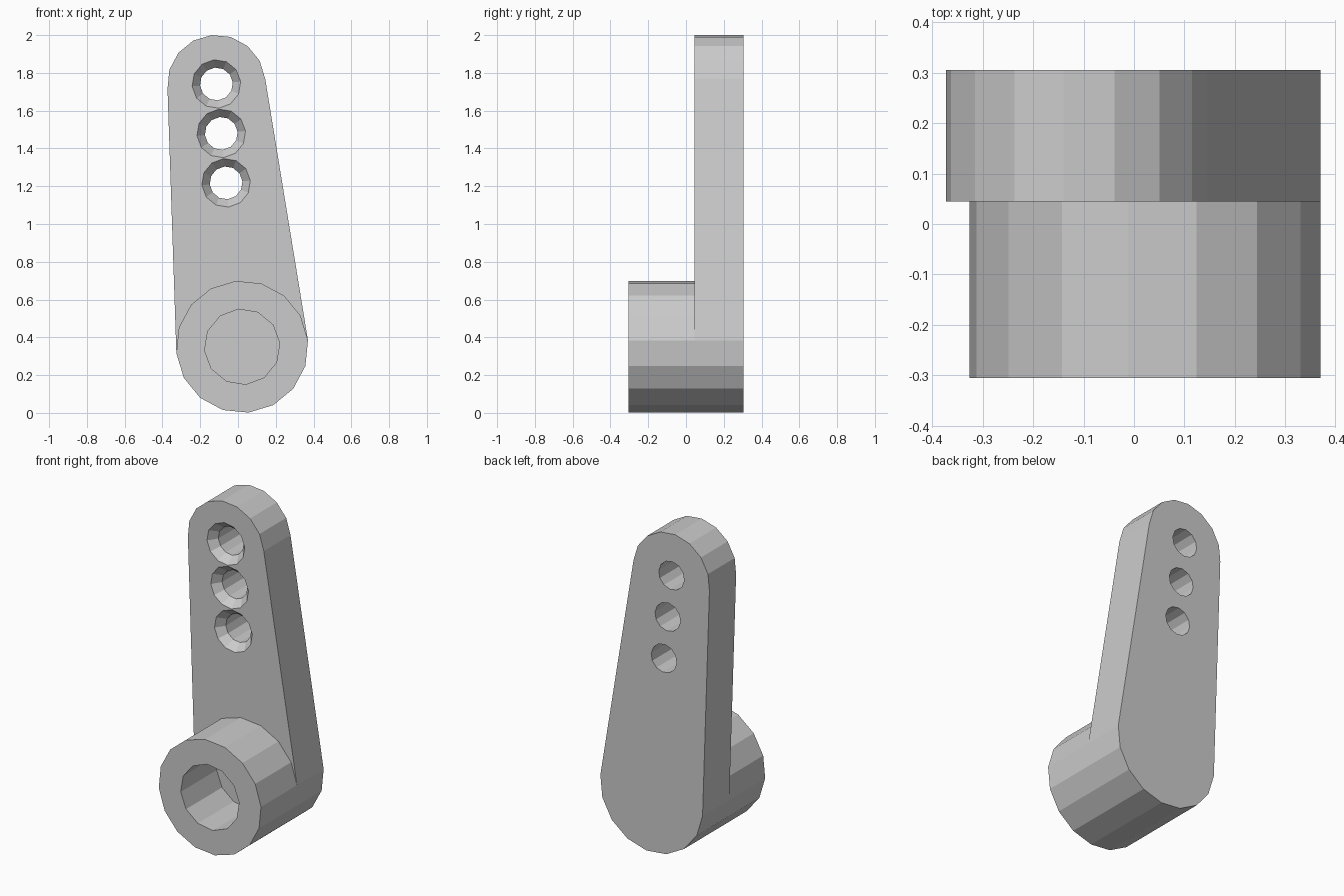
import bpy, bmesh, math

if "Cube" in bpy.data.objects:
    bpy.data.objects.remove(bpy.data.objects["Cube"])

TILT = math.radians(5.6)          # lean of the whole lever
CX, CZ = 0.022, 0.35              # hub axis
FRONT, PLATE, BACK = -0.305, 0.045, 0.305


def arc(r, n, start=0.0, sweep=360.0, v=0.0):
    """Points on an arc in the lever's own plane, v = distance along the arm."""
    count = n if sweep == 360.0 else n + 1
    angles = [math.radians(start + sweep * i / n) for i in range(count)]
    return [(r * math.cos(a), v + r * math.sin(a)) for a in angles]


def place(p, y):
    c, s = math.cos(TILT), math.sin(TILT)
    return (CX + p[0] * c - p[1] * s, y, CZ + p[0] * s + p[1] * c)


def loft(bm, rings, cap_start=True, cap_end=True):
    """Skin a list of (outline, y) rings and cap the ends."""
    loops = [[bm.verts.new(place(p, y)) for p in pts] for pts, y in rings]
    n = len(loops[0])
    for a, b in zip(loops, loops[1:]):
        for i in range(n):
            j = (i + 1) % n
            bm.faces.new((a[i], a[j], b[j], b[i]))
    if cap_start:
        bm.faces.new(loops[0])
    if cap_end:
        bm.faces.new(loops[-1])


def finish(bm, name):
    bmesh.ops.remove_doubles(bm, verts=bm.verts, dist=1e-5)
    bmesh.ops.recalc_face_normals(bm, faces=bm.faces)
    me = bpy.data.meshes.new(name)
    bm.to_mesh(me)
    bm.free()
    ob = bpy.data.objects.new(name, me)
    bpy.context.collection.objects.link(ob)
    return ob


# Tapered arm plate with rounded ends
TOP = 1.398
outline = arc(0.26, 8, 0, 180, TOP) + arc(0.35, 8, 180, 180)
bm = bmesh.new()
loft(bm, [(outline, PLATE), (outline, BACK)])
arm = finish(bm, "lever_arm")

# Three countersunk through holes
bm = bmesh.new()
for k in range(3):
    v = TOP - 0.263 * k
    rings = [(0.129, PLATE - 0.01), (0.129, PLATE), (0.087, PLATE + 0.05), (0.087, BACK + 0.05)]
    loft(bm, [(arc(r, 12, v=v), y) for r, y in rings])
cutter = finish(bm, "hole_cutter")
cutter.hide_render = True
cutter.hide_viewport = True
mod = arm.modifiers.new("holes", 'BOOLEAN')
mod.operation = 'DIFFERENCE'
mod.solver = 'EXACT'
mod.object = cutter

# Hub sleeve with a blind bore that ends on the arm plate
bm = bmesh.new()
outer, bore = arc(0.35, 16), arc(0.2, 12)
loft(bm, [(outer, FRONT), (outer, PLATE)], False, False)
loft(bm, [(bore, FRONT), (bore, PLATE)], False, False)
rim = [e for e in bm.edges if all(abs(v.co.y - FRONT) < 1e-5 for v in e.verts)]
bmesh.ops.triangle_fill(bm, edges=rim, use_beauty=True)
finish(bm, "hub_sleeve")
